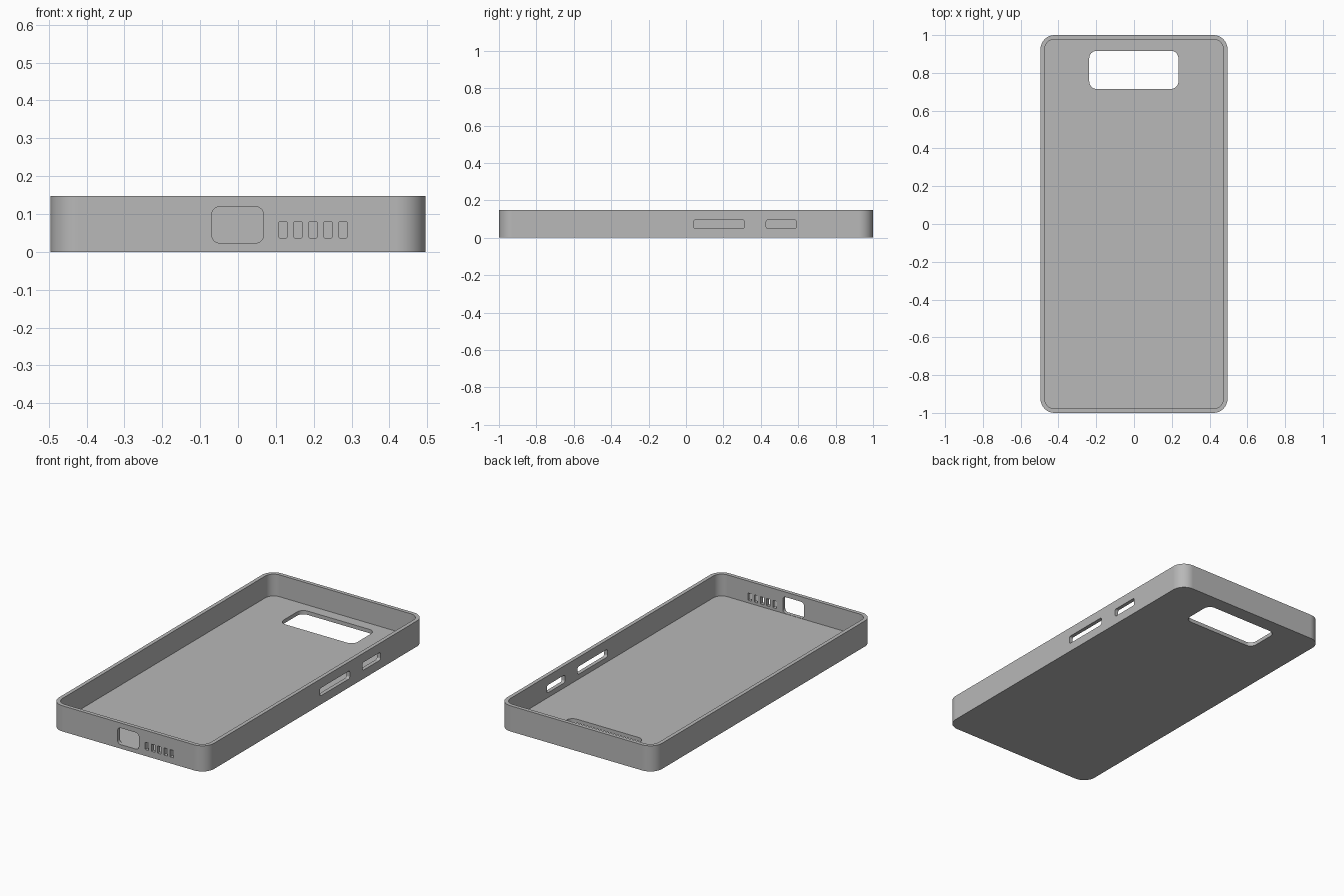
import bpy, bmesh, math
from mathutils import Vector

default = bpy.data.objects.get("Cube")
if default:
    bpy.data.objects.remove(default, do_unlink=True)

grey = bpy.data.materials.new("matte_grey")
grey.use_nodes = True
colour = (0.48, 0.48, 0.48, 1.0)
grey.diffuse_color = colour
grey.node_tree.nodes["Principled BSDF"].inputs["Base Color"].default_value = colour

HALF_W, HALF_L, HEIGHT = 0.495, 1.0, 0.148
WALL, FLOOR = 0.022, 0.022


def rounded_prism(name, u, v, w, radius, axis="z", steps=8):
    """Rounded rectangle over ranges u and v, extruded over range w along an axis."""
    place = {"z": lambda a, b, c: Vector((a, b, c)),
             "y": lambda a, b, c: Vector((a, c, b)),
             "x": lambda a, b, c: Vector((c, a, b))}[axis]
    corners = [(u[1] - radius, v[1] - radius), (u[0] + radius, v[1] - radius),
               (u[0] + radius, v[0] + radius), (u[1] - radius, v[0] + radius)]
    bm = bmesh.new()
    ring = []
    for i, (cu, cv) in enumerate(corners):
        for s in range(steps + 1):
            a = math.pi / 2 * (i + s / steps)
            ring.append(bm.verts.new(place(cu + radius * math.cos(a),
                                           cv + radius * math.sin(a), w[0])))
    face = bm.faces.new(ring)
    top = bmesh.ops.extrude_face_region(bm, geom=[face])["geom"]
    bmesh.ops.translate(bm, vec=place(0, 0, w[1] - w[0]),
                        verts=[g for g in top if isinstance(g, bmesh.types.BMVert)])
    bmesh.ops.recalc_face_normals(bm, faces=bm.faces)
    mesh = bpy.data.meshes.new(name)
    bm.to_mesh(mesh)
    bm.free()
    mesh.materials.append(grey)
    obj = bpy.data.objects.new(name, mesh)
    bpy.context.collection.objects.link(obj)
    return obj


# Outer body
case = rounded_prism("phone_case", (-HALF_W, HALF_W), (-HALF_L, HALF_L),
                     (0, HEIGHT), 0.075, steps=14)

# Tray cavity and rear camera window
iw, il = HALF_W - WALL, HALF_L - WALL
cutters = [
    rounded_prism("cavity_cutter", (-iw, iw), (-il, il), (FLOOR, 0.3), 0.053, steps=14),
    rounded_prism("camera_cutter", (-0.237, 0.235), (0.715, 0.917), (-0.1, 0.1), 0.04),
]

# Charging port and speaker slots in the front wall
front = (-1.1, -0.94)
cutters.append(rounded_prism("port_cutter", (-0.069, 0.067), (0.0235, 0.119),
                             front, 0.02, "y"))
for i in range(5):
    x = 0.119 + 0.0396 * i
    cutters.append(rounded_prism("speaker_cutter", (x - 0.011, x + 0.011),
                                 (0.037, 0.079), front, 0.002, "y", 2))

# Button slots in one side wall
for y0, y1 in ((0.04, 0.313), (0.428, 0.592)):
    cutters.append(rounded_prism("button_cutter", (y0, y1), (0.05, 0.095),
                                 (0.44, 0.6), 0.012, "x"))

# Cut every opening, then drop the cutters
bpy.ops.object.select_all(action="DESELECT")
case.select_set(True)
bpy.context.view_layer.objects.active = case
for cutter in cutters:
    cutter.hide_render = True
    cut = case.modifiers.new("cut", "BOOLEAN")
    cut.operation = "DIFFERENCE"
    cut.solver = "EXACT"
    cut.object = cutter
    bpy.ops.object.modifier_apply(modifier=cut.name)
    bpy.data.objects.remove(cutter, do_unlink=True)

# Smooth corners, crisp edges, flat walls
bpy.ops.object.shade_smooth_by_angle(angle=math.radians(30))
weighted = case.modifiers.new("flat_walls", "WEIGHTED_NORMAL")
weighted.keep_sharp = True
